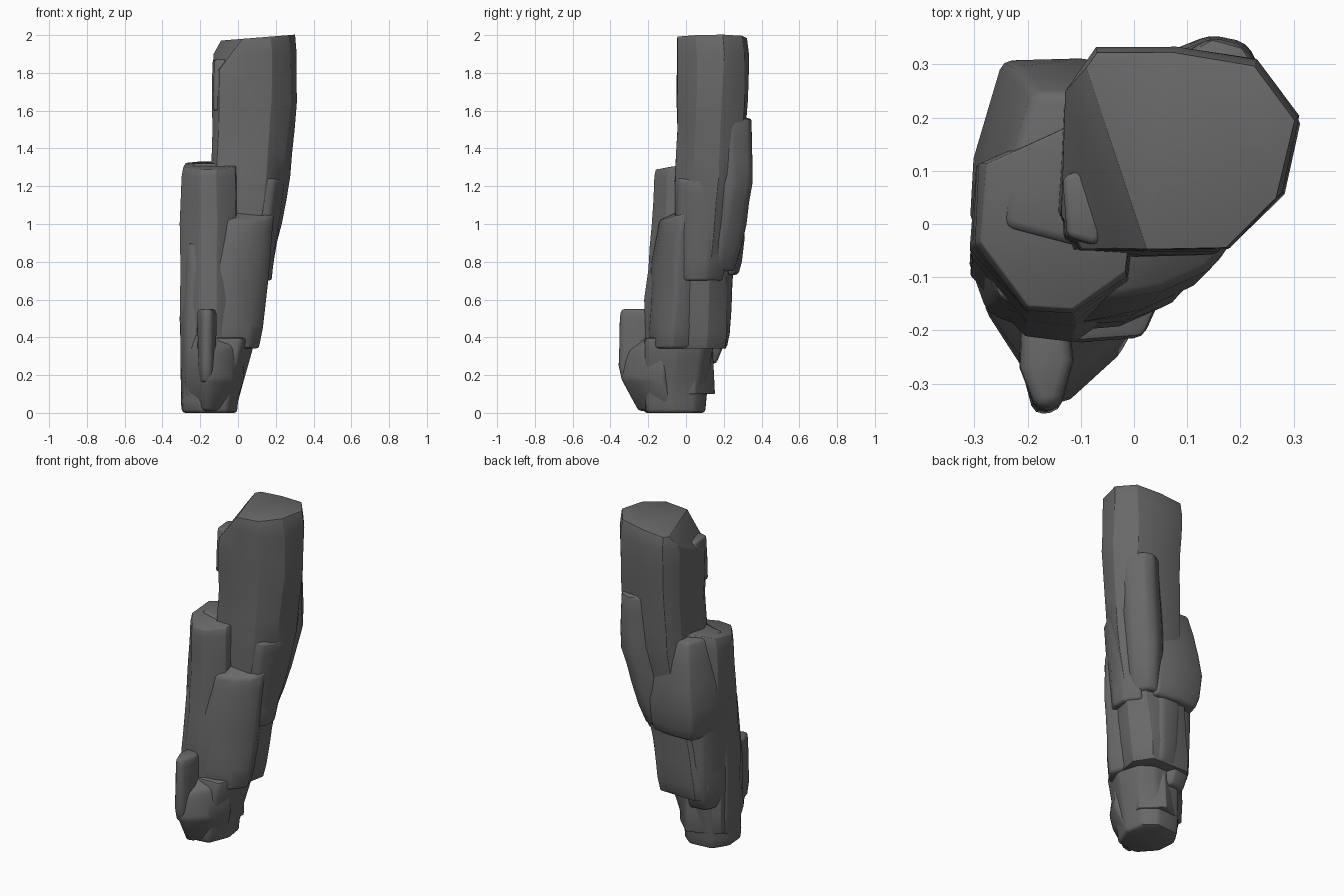
import bpy
import bmesh
import math
from mathutils import Vector, noise

default_cube = bpy.data.objects.get("Cube")
if default_cube:
    bpy.data.objects.remove(default_cube, do_unlink=True)

# One stone colour for everything
stone = bpy.data.materials.new("dark_grey_stone")
stone.use_nodes = True
stone_colour = (0.14, 0.14, 0.14, 1)
stone.diffuse_color = stone_colour
shader = stone.node_tree.nodes["Principled BSDF"]
shader.inputs["Base Color"].default_value = stone_colour
shader.inputs["Roughness"].default_value = 0.9


def resample(layers, step=0.13):
    """Add in-between layers so that tall faces can be weathered."""
    result = []
    for low, high in zip(layers, layers[1:]):
        count = max(1, round((high[0] - low[0]) / step))
        for i in range(count):
            t = i / count
            result.append([a + (b - a) * t for a, b in zip(low, high)])
    result.append(list(layers[-1]))
    return result


def weather(point, amount):
    """Push a point sideways with noise stretched along the height."""
    sample = Vector((point.x * 6, point.y * 6, point.z * 3))
    shift = noise.noise_vector(sample)
    return point + Vector((shift.x, shift.y, 0)) * amount


def rock(name, plan, layers, cuts=(), bevel=0.018, rough=0.014):
    """Loft a plan through layers of (height, x shift, y shift, scale)."""
    bm = bmesh.new()
    centre = sum((Vector(p) for p in plan), Vector((0, 0))) / len(plan)
    rings = []
    for z, dx, dy, scale in resample(layers):
        ring = []
        for p in plan:
            flat = centre + (Vector(p) - centre) * scale + Vector((dx, dy))
            ring.append(bm.verts.new(weather(Vector((*flat, z)), rough)))
        rings.append(ring)
    for low, high in zip(rings, rings[1:]):
        for i in range(len(plan)):
            j = (i + 1) % len(plan)
            bm.faces.new((low[i], low[j], high[j], high[i]))
    bm.faces.new(rings[0][::-1])
    bm.faces.new(rings[-1])

    # Slice off sloping tops and corners
    for point, normal in cuts:
        bmesh.ops.bisect_plane(
            bm, geom=bm.verts[:] + bm.edges[:] + bm.faces[:],
            plane_co=point, plane_no=normal, clear_outer=True)
        bmesh.ops.holes_fill(bm, edges=bm.edges[:])
    bmesh.ops.recalc_face_normals(bm, faces=bm.faces[:])

    # Wear down the hard edges
    hard = [e for e in bm.edges
            if e.is_manifold and e.calc_face_angle() > math.radians(28)]
    bmesh.ops.bevel(bm, geom=hard, offset=bevel, segments=2, profile=0.5,
                    affect='EDGES', clamp_overlap=True)
    bmesh.ops.triangulate(bm, faces=bm.faces[:])
    bmesh.ops.recalc_face_normals(bm, faces=bm.faces[:])

    mesh = bpy.data.meshes.new(name)
    bm.to_mesh(mesh)
    bm.free()
    mesh.materials.append(stone)
    obj = bpy.data.objects.new(name, mesh)
    bpy.context.collection.objects.link(obj)
    bpy.ops.object.select_all(action='DESELECT')
    obj.select_set(True)
    bpy.context.view_layer.objects.active = obj
    bpy.ops.object.shade_smooth_by_angle(angle=math.radians(42))
    return obj


# Narrow foot that widens upward
rock("foot",
     [(-.295, -.13), (-.2, -.23), (-.05, -.21), (.01, -.07), (-.02, .05),
      (-.09, .1), (-.24, .1), (-.305, 0)],
     [(0, 0, 0, .97), (.06, 0, 0, 1), (.4, .055, .03, 1.17)])

# Broad wedge on the front of the foot, with a finger rising from it
rock("front_wedge",
     [(-.285, -.16), (-.2, -.285), (-.17, -.345), (-.12, -.33),
      (-.03, -.25), (.04, -.12), (-.1, 0), (-.28, -.02)],
     [(.01, -.01, .06, .78), (.18, 0, 0, 1), (.28, 0, .01, .97),
      (.46, .01, .04, .82)],
     cuts=[((-.1, -.3, .32), (.3, -.55, .7))])
rock("spur_finger",
     [(-.21, -.27), (-.185, -.355), (-.14, -.35), (-.115, -.26),
      (-.13, -.13), (-.21, -.13)],
     [(.16, 0, .02, 1), (.25, 0, 0, 1.03), (.5, 0, 0, 1), (.55, 0, 0, .92)])

# Thin slab up the outer front corner
rock("left_slab",
     [(-.3, .04), (-.305, -.07), (-.275, -.165), (-.2, -.2), (-.12, -.1),
      (-.15, .06)],
     [(.08, 0, 0, .97), (.5, 0, 0, 1), (.9, .01, .02, .92)])

# Main column leaning to the side, with a chipped sloping crown
rock("main_column",
     [(-.14, .24), (-.08, .325), (.07, .325), (.22, .305), (.3, .19),
      (.27, .05), (.17, -.05), (.02, -.055), (-.11, -.05), (-.145, .02)],
     [(.34, -.16, -.075, .82), (.42, -.155, -.07, .86),
      (.75, -.1, -.055, .86), (1, -.04, -.035, .87),
      (1.25, -.01, -.01, .94), (1.5, .005, 0, .97), (1.65, .01, 0, 1),
      (1.9, .012, .005, 1), (2.02, .005, 0, .97)],
     cuts=[((.27, .1, 2), (-.08, 0, 1)),
           ((-.03, .1, 1.97), (-.8, -.25, .6))],
     bevel=.035)
rock("crown_chip",
     [(-.13, -.03), (-.07, -.05), (-.04, .02), (-.08, .12), (-.135, .1)],
     [(1.6, 0, 0, 1), (1.87, 0, 0, .88)], bevel=.012)

# Tall slab on the front
rock("front_slab",
     [(-.285, .12), (-.3, -.04), (-.2, -.165), (-.11, -.175), (-.01, -.1),
      (.02, .1), (-.1, .2)],
     [(.1, -.005, -.04, .95), (.6, -.005, -.05, 1), (.76, -.005, -.025, 1),
      (1.25, -.005, 0, 1), (1.33, 0, .01, .94)],
     cuts=[((-.1, -.15, 1.29), (-.03, -.15, 1))])

# Lower shelf on the front, beside the tall slab
rock("side_slab",
     [(-.1, -.165), (.03, -.14), (.13, -.1), (.19, -.03), (.14, .1),
      (-.05, .1)],
     [(.34, -.07, -.05, .93), (.45, -.06, -.045, 1), (.8, -.01, -.02, 1),
      (1.1, .03, .02, .92)],
     cuts=[((.06, -.1, 1.03), (.1, -.5, 1))])

# Swelling on the side under the column's waist
rock("side_swelling",
     [(.14, -.05), (.21, -.03), (.26, .06), (.26, .14), (.2, .25),
      (.1, .2)],
     [(.7, -.08, -.03, .92), (1.05, -.03, -.01, 1), (1.28, 0, 0, .95)],
     cuts=[((.22, .05, 1.24), (.4, -.2, 1))], bevel=.025)

# Slab high on the back
rock("back_slab",
     [(.03, .27), (.09, .33), (.15, .358), (.21, .342), (.265, .25),
      (.24, .1), (.08, .1)],
     [(.75, -.1, -.08, .85), (1, -.05, -.03, .97), (1.22, -.01, 0, 1),
      (1.56, 0, -.008, .96)])

# Bulging block on the back corner
rock("corner_block",
     [(-.295, .12), (-.24, .305), (-.1, .305), (.05, .285), (.06, .05),
      (-.1, -.05), (-.3, 0)],
     [(.73, .01, -.015, .93), (.8, 0, -.005, .98), (.93, 0, 0, 1.01),
      (1.2, .025, -.02, .92), (1.32, .03, -.03, .84)])

# Stacked lobes beneath the block
rock("lower_lobe",
     [(-.295, .07), (-.25, .19), (-.14, .21), (-.1, .05), (-.28, -.1)],
     [(.26, .01, -.03, .9), (.36, 0, 0, 1), (.9, 0, .02, 1)])
rock("back_lobe",
     [(-.18, .16), (-.13, .23), (-.02, .23), (.05, .17), (.03, .02),
      (-.14, .02)],
     [(.34, 0, -.01, .94), (.42, 0, 0, 1), (.95, .02, .03, 1.05)])
